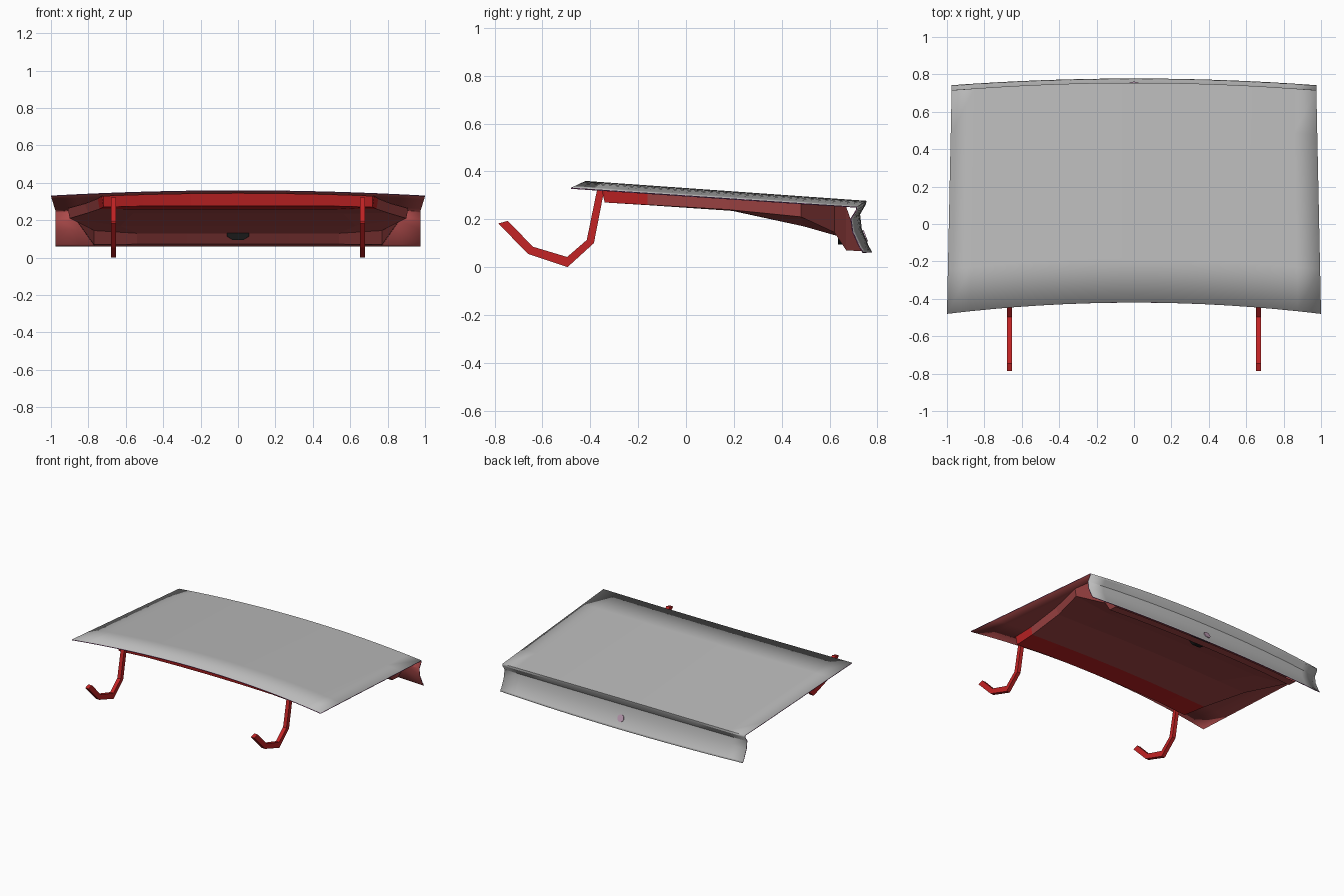
import bpy, bmesh, math
from mathutils import Vector

cube = bpy.data.objects.get("Cube")
if cube:
    bpy.data.objects.remove(cube, do_unlink=True)


def material(name, rgb):
    m = bpy.data.materials.new(name)
    m.use_nodes = True
    m.diffuse_color = (*rgb, 1)
    m.node_tree.nodes["Principled BSDF"].inputs["Base Color"].default_value = (*rgb, 1)
    return m


grey = material("panel grey", (0.5, 0.5, 0.5))
dusty = material("dusty red", (0.42, 0.07, 0.07))
red = material("bright red", (0.55, 0.017, 0.018))
purple = material("edge purple", (0.25, 0.08, 0.22))
black = material("latch black", (0.01, 0.01, 0.01))
pink = material("lock pink", (0.5, 0.33, 0.45))


def make_object(name, bm, mats, smooth=None):
    mesh = bpy.data.meshes.new(name)
    bm.to_mesh(mesh)
    bm.free()
    obj = bpy.data.objects.new(name, mesh)
    bpy.context.collection.objects.link(obj)
    for m in mats:
        mesh.materials.append(m)
    if smooth:
        bpy.ops.object.select_all(action="DESELECT")
        obj.select_set(True)
        bpy.context.view_layer.objects.active = obj
        bpy.ops.object.shade_smooth_by_angle(angle=math.radians(smooth))
    return obj


def sheet(rows, flip=False):
    """Skin neighbouring rows of points with quads."""
    bm = bmesh.new()
    grid = [[bm.verts.new(p) for p in row] for row in rows]
    for a, b in zip(grid, grid[1:]):
        for i in range(len(a) - 1):
            quad = [a[i], a[i + 1], b[i + 1], b[i]]
            bm.faces.new(quad[::-1] if flip else quad)
    bmesh.ops.remove_doubles(bm, verts=bm.verts, dist=0.001)
    return bm


def prism(outline, place, x0, x1):
    """Extrude an outline between two depths."""
    bm = bmesh.new()
    ends = [[bm.verts.new(place(p, d)) for p in outline] for d in (x0, x1)]
    n = len(outline)
    for e in ends:
        bm.faces.new(e)
    for i in range(n):
        j = (i + 1) % n
        bm.faces.new([ends[0][i], ends[0][j], ends[1][j], ends[1][i]])
    bmesh.ops.recalc_face_normals(bm, faces=bm.faces)
    return bm


def lid_point(u, t):
    """Point on the crowned lid: u across, t from front to rear."""
    c = u * u
    front = Vector((u, -0.42 - 0.06 * c, 0.36 - 0.028 * c))
    rear = Vector((0.975 * u, 0.755 - 0.04 * c, 0.277 - 0.025 * c))
    return front.lerp(rear, t)


def lid_height(x, y):
    c = x * x
    t = (y + 0.42 + 0.06 * c) / (1.175 + 0.02 * c)
    return lid_point(x, t).z


# Outer skin: crowned lid folding into a concave rear face
columns = [i / 8 for i in range(-8, 9)]
rear_profile = [(0.752, 0.262), (0.728, 0.22), (0.735, 0.16),
                (0.765, 0.085), (0.772, 0.075), (0.778, 0.062)]
rows = [[lid_point(u, t / 5) for u in columns] for t in range(6)]
for y, z in rear_profile:
    drop = 0.025 * max(0, (z - 0.062) / 0.215)
    rows.append([(0.975 * u, y - 0.036 * u * u, z - drop * u * u) for u in columns])
skin = make_object("outer_skin", sheet(rows), [grey, dusty, purple], 25)
solid = skin.modifiers.new("thickness", "SOLIDIFY")
solid.thickness = 0.005
solid.offset = -1
solid.material_offset = 1
solid.material_offset_rim = 2

# Inner frame: y, top half width, bottom half width, edge height, middle height
stations = [(-0.34, 0.73, 0.72, 0.27, 0.276),
            (-0.16, 0.75, 0.74, 0.26, 0.258),
            (0.18, 0.82, 0.80, 0.24, 0.235),
            (0.48, 0.91, 0.90, 0.21, 0.17),
            (0.62, 0.90, 0.77, 0.145, 0.13),
            (0.67, 0.90, 0.77, 0.07, 0.072),
            (0.735, 0.90, 0.77, 0.066, 0.066)]
across = (-1, -0.7, -0.35, 0, 0.35, 0.7, 1)


def under_lid(x, y):
    return (x, y, lid_height(x, y) - 0.009)


def frame_row(y, top, bottom, edge, middle):
    y_top = min(y, 0.67)
    row = [under_lid(-top, y_top)]
    for f in across:
        bow = 0.025 * (1 - f * f)
        z = middle if abs(f) < 0.8 else edge
        row.append((bottom * f, y + bow, z))
    return row + [under_lid(top, y_top)]


first = stations[0]
beam_top = [under_lid(x, -0.355 + 0.025 * (1 - (x / first[1]) ** 2))
            for x, _, _ in frame_row(*first)]
frame = sheet([beam_top] + [frame_row(*s) for s in stations], flip=True)
for f in frame.faces:
    f.material_index = 1 if f.calc_center_median().y < -0.17 else 0
make_object("inner_frame", frame, [dusty, red])

# Hooked hinge arms, mirrored left and right
arm = [(-0.745, 0.193), (-0.64, 0.085), (-0.497, 0.042), (-0.415, 0.113), (-0.372, 0.322),
       (-0.342, 0.322), (-0.385, 0.1), (-0.495, 0.0), (-0.66, 0.055), (-0.785, 0.182)]
for side, name in ((1, "left_hinge"), (-1, "right_hinge")):
    bm = prism(arm, lambda p, d: (d, p[0], p[1]), side * 0.653, side * 0.68)
    make_object(name, bm, [red])

# Latch block on the inside of the rear face
latch = [(-0.06, 0.142), (0.06, 0.142), (0.06, 0.115), (0.03, 0.095), (-0.03, 0.095), (-0.06, 0.115)]
make_object("latch", prism(latch, lambda p, d: (p[0], d, p[1]), 0.635, 0.70), [black])

# Round key lock on the outside of the rear face
bm = bmesh.new()
bmesh.ops.create_cone(bm, cap_ends=True, segments=16, radius1=0.025, radius2=0.025, depth=0.008)
lock = make_object("key_lock", bm, [pink], 30)
lock.location = (0, 0.748, 0.13)
lock.rotation_euler = Vector((0, 0.93, 0.37)).to_track_quat("Z", "Y").to_euler()
